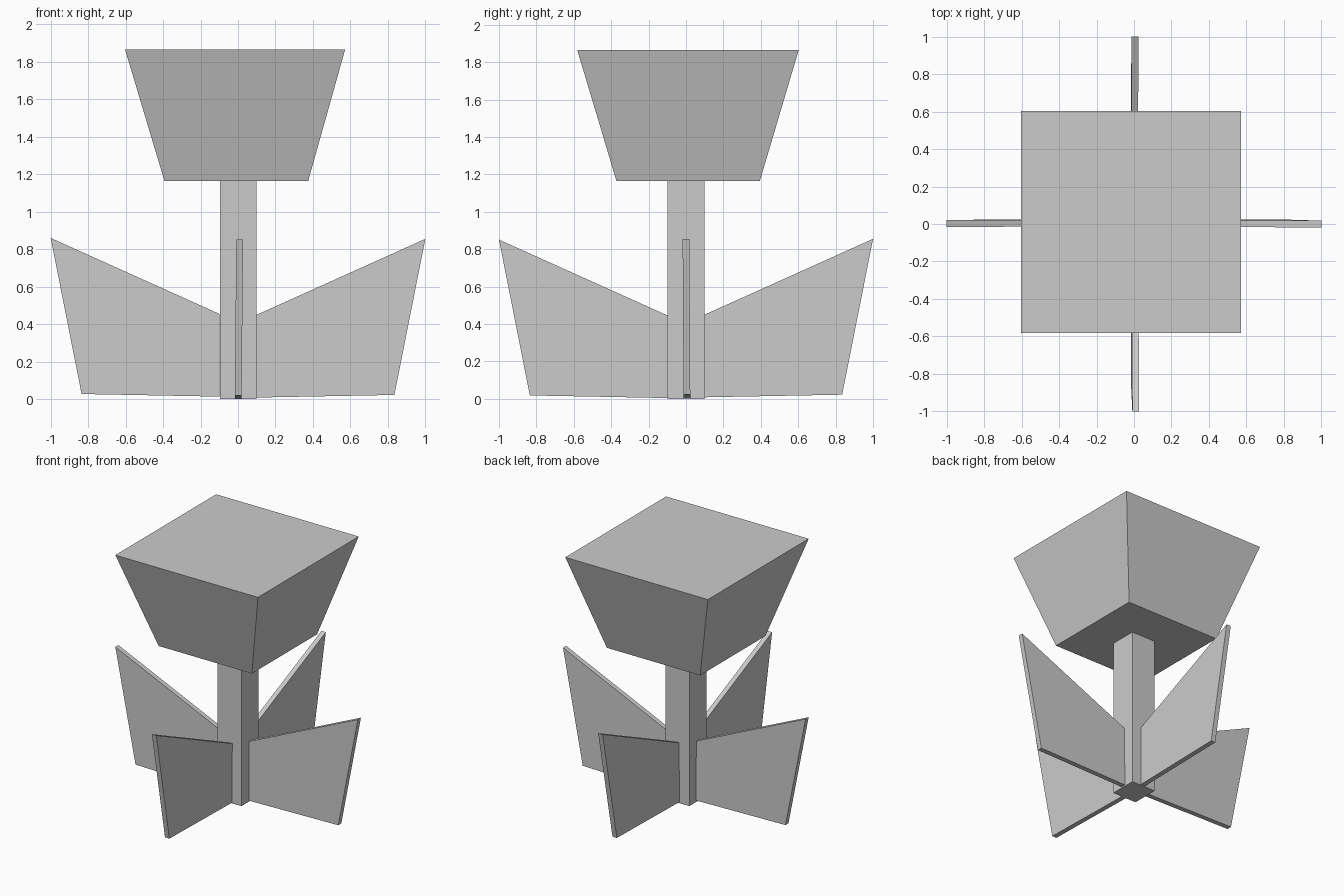
import bpy
from math import radians
from mathutils import Matrix

if "Cube" in bpy.data.objects:
    bpy.data.objects.remove(bpy.data.objects["Cube"])


def make_object(name, verts, faces):
    mesh = bpy.data.meshes.new(name)
    mesh.from_pydata(verts, [], faces)
    obj = bpy.data.objects.new(name, mesh)
    bpy.context.collection.objects.link(obj)
    return obj


def prism(name, lower, upper):
    """Join two matching four-sided rings into a closed solid."""
    sides = [(i, (i + 1) % 4, (i + 1) % 4 + 4, i + 4) for i in range(4)]
    return make_object(name, lower + upper, [(3, 2, 1, 0), (4, 5, 6, 7)] + sides)


def rect(x0, x1, y0, y1, z):
    return [(x0, y0, z), (x1, y0, z), (x1, y1, z), (x0, y1, z)]


# Square central post
prism("post", rect(-0.097, 0.098, -0.1, 0.1, 0), rect(-0.097, 0.098, -0.1, 0.1, 1.165))

# Flared block on top
prism("flared_head", rect(-0.393, 0.375, -0.372, 0.395, 1.165),
      rect(-0.603, 0.572, -0.582, 0.603, 1.866))

# Four upswept fins: outline as (distance from centre, height)
PROFILE = [(0.1, 0.008), (0.835, 0.022), (1.0, 0.855), (0.1, 0.45)]


def fin(name, angle, low, high, lift=0.0, half=0.018):
    """low / high: sideways offset of the thin plate at its bottom and top."""
    def ring(side):
        return [(r, low + (high - low) * z / 0.855 + side, z + lift) for r, z in PROFILE]
    obj = prism(name, ring(half), ring(-half))
    obj.data.transform(Matrix.Rotation(radians(angle), 4, 'Z'))


fin("right_fin", 0, 0.005, 0.000)
fin("back_fin", 90, -0.003, -0.005)
fin("left_fin", 180, -0.005, -0.003, lift=0.005)
fin("front_fin", 270, 0.001, 0.009, lift=-0.004)
